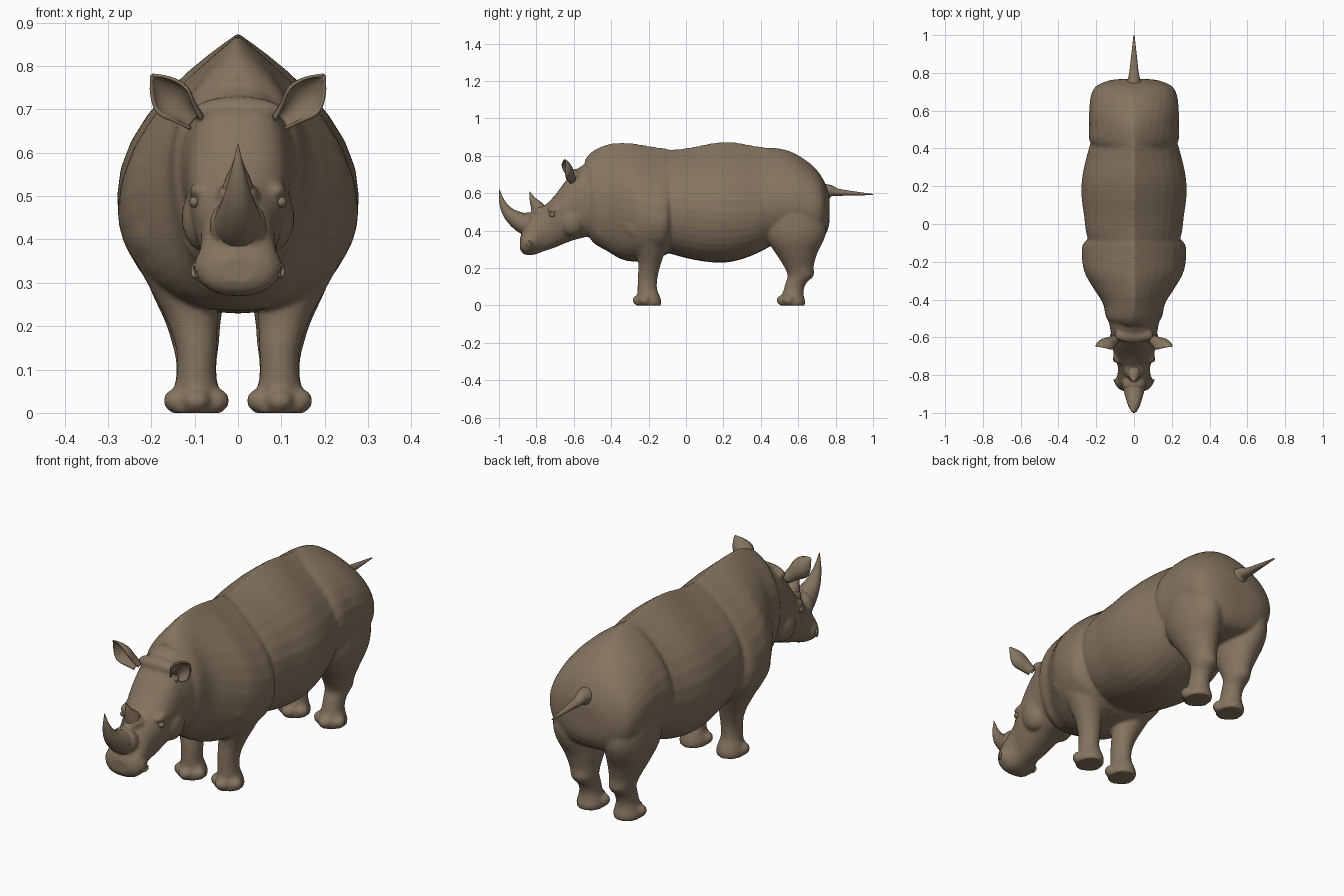
import bpy, bmesh, math
from mathutils import Vector, Matrix

cube = bpy.data.objects.get("Cube")
if cube:
    bpy.data.objects.remove(cube)

# One hide colour for everything
hide = bpy.data.materials.new("brown_hide")
hide.use_nodes = True
COLOUR = (0.235, 0.175, 0.115, 1)
hide.diffuse_color = COLOUR
hide.node_tree.nodes["Principled BSDF"].inputs["Base Color"].default_value = COLOUR
hide.node_tree.nodes["Principled BSDF"].inputs["Roughness"].default_value = 0.8


def finish(name, bm):
    bmesh.ops.recalc_face_normals(bm, faces=bm.faces)
    for f in bm.faces:
        f.smooth = True
    mesh = bpy.data.meshes.new(name)
    bm.to_mesh(mesh)
    bm.free()
    mesh.materials.append(hide)
    ob = bpy.data.objects.new(name, mesh)
    bpy.context.collection.objects.link(ob)
    return ob


def resample(rows, steps=4):
    """Catmull-Rom interpolation of every column."""
    out, last = [], len(rows) - 1
    for i in range(last):
        a, b, c, d = (rows[max(0, min(last, i + k))] for k in (-1, 0, 1, 2))
        for s in range(steps):
            t = s / steps
            out.append([q + t * (r - p) / 2 + t * t * (p - 2.5 * q + 2 * r - w / 2)
                        + t ** 3 * (1.5 * (q - r) + (w - p) / 2)
                        for p, q, r, w in zip(a, b, c, d)])
    return out + [list(rows[-1])]


def loft(bm, rows, ring, sides=36):
    """Skin the rings made from each row and close both ends."""
    rings = []
    for row in resample(rows):
        rings.append([bm.verts.new(ring(row, math.tau * k / sides)) for k in range(sides)])
    for a, b in zip(rings, rings[1:]):
        for k in range(sides):
            j = (k + 1) % sides
            bm.faces.new((a[k], a[j], b[j], b[k]))
    bm.faces.new(rings[0])
    bm.faces.new(rings[-1])


def trunk_ring(row, a):
    # y, underside, back, half width, height of widest point, peak of the back
    y, low, top, wide, mid, peak = row
    c, s = math.cos(a), math.sin(a)
    power = 2 * peak if s > 0 else 0.8
    x = math.copysign(abs(c) ** power, c) * wide
    return (x, y, mid + s * ((top - mid) if s > 0 else (mid - low)))


def limb_ring(side):
    # z, centre x, centre y, radius x, radius y
    return lambda r, a: (side * (r[1] + r[3] * math.cos(a)), r[2] + r[4] * math.sin(a), r[0])


def ball(bm, centre, size):
    m = Matrix.Translation(centre) @ Matrix.Diagonal((*size, 1))
    bmesh.ops.create_uvsphere(bm, u_segments=24, v_segments=14, radius=1, matrix=m)


def tube(name, path):
    """Tapered tube in the middle plane: y, z, half width, half depth."""
    pts = resample(path, 6)
    bm = bmesh.new()
    rings = []
    for i, (y, z, w, d) in enumerate(pts):
        p, q = pts[max(i - 1, 0)], pts[min(i + 1, len(pts) - 1)]
        along = Vector((0, q[0] - p[0], q[1] - p[1])).normalized()
        across = Vector((0, -along.z, along.y))
        rings.append([bm.verts.new(Vector((w * math.cos(a), y, z)) + across * d * math.sin(a))
                      for a in (math.tau * k / 20 for k in range(20))])
    for a, b in zip(rings, rings[1:]):
        for k in range(20):
            j = (k + 1) % 20
            bm.faces.new((a[k], a[j], b[j], b[k]))
    bm.faces.new(rings[0])
    bm.faces.new(rings[-1])
    return finish(name, bm)


# Trunk sections, overlapping to form the skin folds
head = [(-.42, .36, .82, .14, .58, .7), (-.50, .37, .78, .135, .58, .6),
        (-.58, .355, .73, .122, .55, .4), (-.64, .335, .67, .116, .52, .38),
        (-.70, .31, .59, .104, .48, .4), (-.76, .29, .53, .085, .42, .45),
        (-.81, .272, .49, .09, .35, .55), (-.85, .27, .43, .094, .33, .5),
        (-.875, .28, .39, .078, .33, .5), (-.888, .30, .36, .045, .33, .5)]
shoulders = [(-.54, .42, .78, .10, .58, .6), (-.50, .34, .825, .145, .58, .75),
             (-.42, .29, .862, .165, .55, .9), (-.34, .245, .872, .215, .52, 1),
             (-.26, .235, .864, .26, .5, 1), (-.18, .25, .85, .276, .47, 1),
             (-.11, .27, .84, .272, .47, 1), (-.075, .30, .83, .235, .5, 1)]
barrel = [(-.16, .30, .83, .21, .52, 1), (-.06, .27, .835, .25, .52, 1),
          (.04, .245, .848, .264, .51, 1), (.15, .23, .87, .278, .5, 1),
          (.25, .235, .874, .274, .5, 1), (.36, .27, .855, .25, .5, 1),
          (.46, .32, .84, .22, .52, 1), (.55, .36, .81, .19, .52, 1)]
rump = [(.36, .38, .83, .16, .55, .95), (.43, .34, .843, .232, .55, .9),
        (.52, .33, .836, .238, .55, .8), (.60, .33, .803, .237, .55, .7),
        (.68, .34, .745, .228, .53, .6), (.73, .36, .68, .20, .52, .5),
        (.76, .41, .61, .13, .51, .5), (.768, .46, .57, .06, .51, .5)]
front_leg = [(.46, .16, -.20, .09, .13), (.36, .15, -.20, .088, .11), (.30, .13, -.19, .08, .082),
             (.22, .107, -.195, .06, .06), (.15, .096, -.205, .047, .053), (.09, .096, -.207, .045, .052)]
rear_leg = [(.54, .13, .58, .10, .15), (.42, .132, .585, .102, .166), (.35, .128, .585, .098, .152),
            (.28, .115, .59, .085, .112), (.21, .104, .603, .064, .08), (.16, .098, .613, .054, .07),
            (.12, .096, .588, .047, .056), (.08, .096, .575, .047, .054)]
bm = bmesh.new()
for rows in (head, shoulders, barrel, rump):
    loft(bm, rows, trunk_ring)

for side in (-1, 1):
    # Legs, with a spreading foot and three toes each
    for rows, fy in ((front_leg, -.2), (rear_leg, .57)):
        foot = [(.05, .096, fy, .054, .06), (.022, .096, fy, .062, .068), (0, .096, fy, .06, .066)]
        loft(bm, rows + foot, limb_ring(side))
        for dx, dy, r in ((0, -.05, .034), (-.046, -.022, .03), (.046, -.022, .03)):
            ball(bm, (side * (.096 + dx), fy + dy, .028), (r, r + .002, .028))
    # Shoulder flap, brow, cheek and nostril swellings
    ball(bm, (side * .165, -.20, .43), (.092, .15, .115))
    ball(bm, (side * .086, -.70, .512), (.026, .04, .022))
    ball(bm, (side * .075, -.61, .45), (.055, .07, .08))
    ball(bm, (side * .072, -.835, .335), (.03, .034, .04))
# Fold of skin at the throat, horn mounts and crown
ball(bm, (0, -.46, .40), (.125, .035, .075))
ball(bm, (0, -.85, .435), (.066, .05, .062))
ball(bm, (0, -.775, .50), (.05, .055, .035))
ball(bm, (0, -.59, .695), (.105, .04, .035))

body = finish("body", bm)
fuse = body.modifiers.new("fuse", "REMESH")
fuse.mode = 'VOXEL'
fuse.voxel_size = 0.008
fuse.use_smooth_shade = True
soften = body.modifiers.new("soften", "SMOOTH")
soften.factor = 0.5
soften.iterations = 5

# Horns and tail
tube("front_horn", [(-.82, .42, .064, .06), (-.885, .447, .054, .052), (-.945, .49, .036, .034),
                    (-.982, .55, .018, .017), (-.998, .62, .001, .001)])
tube("rear_horn", [(-.765, .47, .046, .05), (-.795, .525, .034, .036),
                   (-.82, .567, .016, .017), (-.836, .61, .001, .001)])
tube("tail", [(.72, .60, .05, .055), (.77, .612, .032, .034), (.81, .605, .024, .02),
              (.90, .599, .014, .011), (1, .593, .003, .003)])

for side, word in ((1, "left"), (-1, "right")):
    # Cupped ear opening forward and outward
    root, tip = Vector((.098, -.60, .675)), Vector((.198, -.65, .778))
    along = tip - root
    opening = Vector((.35, -.9, .1)).normalized()
    across = along.cross(opening).normalized()
    opening = across.cross(along).normalized()
    bm = bmesh.new()
    grid = []
    for t, w in resample([(0, .02), (.25, .03), (.55, .044), (.8, .03), (1, .002)], 4):
        line = []
        for k in range(13):
            a = (k / 12 - .5) * (4.6 - 2.4 * t)
            p = root + along * t + across * w * math.sin(a) + opening * w * (.6 - math.cos(a))
            line.append(bm.verts.new((side * p.x, p.y, p.z)))
        grid.append(line)
    for a, b in zip(grid, grid[1:]):
        for k in range(12):
            bm.faces.new((a[k], a[k + 1], b[k + 1], b[k]))
    ear = finish(word + "_ear", bm)
    thick = ear.modifiers.new("thickness", "SOLIDIFY")
    thick.thickness = 0.007
    thick.offset = 0

    # Eye
    bm = bmesh.new()
    ball(bm, (side * .1, -.715, .486), (.012, .016, .013))
    finish(word + "_eye", bm)

    # Raised nostril rim
    bm = bmesh.new()
    centre = Vector((side * .098, -.838, .328))
    turn = Matrix.Rotation(side * math.radians(-25), 3, 'Z')
    rim = [[bm.verts.new(centre + turn @ Vector((.005 * math.sin(b),
            (.014 + .005 * math.cos(b)) * math.cos(a), (.014 + .005 * math.cos(b)) * math.sin(a))))
            for b in (math.tau * j / 8 for j in range(8))]
           for a in (math.tau * i / 20 for i in range(20))]
    for i in range(20):
        for j in range(8):
            n, m = (i + 1) % 20, (j + 1) % 8
            bm.faces.new((rim[i][j], rim[n][j], rim[n][m], rim[i][m]))
    finish(word + "_nostril", bm)
